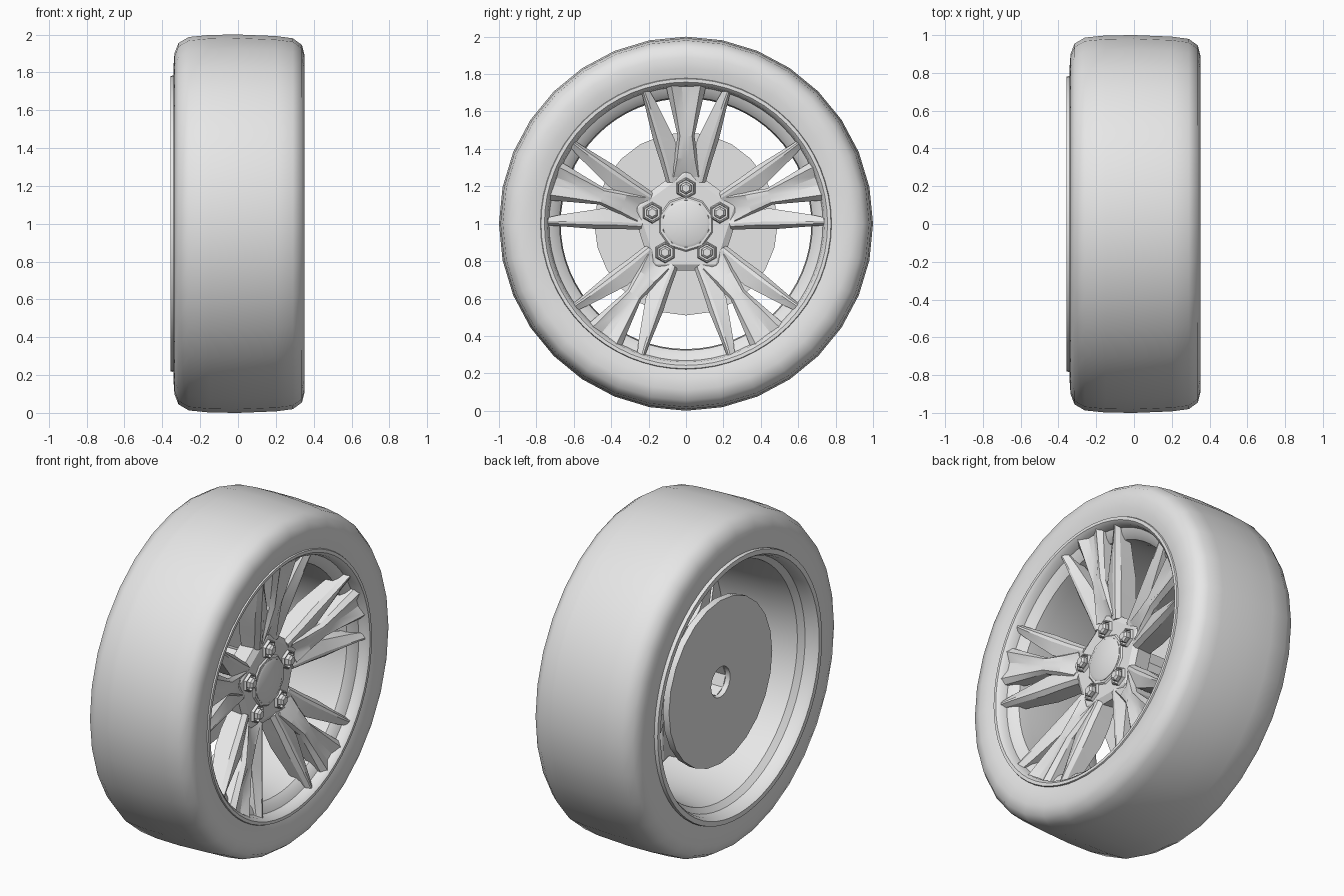
import bpy, bmesh
from math import sin, cos, pi, radians
from mathutils import Matrix, Vector

cube = bpy.data.objects.get("Cube")
if cube:
    bpy.data.objects.remove(cube, do_unlink=True)

grey = bpy.data.materials.new("light_grey")
grey.use_nodes = True
grey.diffuse_color = (0.8, 0.8, 0.8, 1)
grey.node_tree.nodes["Principled BSDF"].inputs["Base Color"].default_value = (0.8, 0.8, 0.8, 1)

ARMS = 5
AXLE = Vector((0, 0, 1))


def finish(bm, name, angle):
    """Turn a bmesh into a shaded object."""
    bmesh.ops.remove_doubles(bm, verts=bm.verts, dist=1e-5)
    bmesh.ops.recalc_face_normals(bm, faces=bm.faces)
    mesh = bpy.data.meshes.new(name)
    bm.to_mesh(mesh)
    bm.free()
    mesh.materials.append(grey)
    ob = bpy.data.objects.new(name, mesh)
    bpy.context.collection.objects.link(ob)
    bpy.ops.object.select_all(action='DESELECT')
    ob.select_set(True)
    bpy.context.view_layer.objects.active = ob
    bpy.ops.object.shade_smooth_by_angle(angle=radians(angle))
    return ob


def skin(bm, rings, wrap):
    """Bridge rings of points; wrap joins the last ring to the first, else cap the ends."""
    loops = [[bm.verts.new(p) for p in ring] for ring in rings]
    pairs = list(zip(loops, loops[1:]))
    if wrap:
        pairs.append((loops[-1], loops[0]))
    else:
        bm.faces.new(loops[0])
        bm.faces.new(loops[-1])
    n = len(loops[0])
    for a, b in pairs:
        for i in range(n):
            j = (i + 1) % n
            bm.faces.new((a[i], a[j], b[j], b[i]))


def lathe(bm, profile, sides, centre=AXLE):
    """Spin a closed (x, radius) profile about the wheel axis."""
    rings = []
    for k in range(sides):
        a = pi / 2 + 2 * pi * k / sides
        rings.append([centre + Vector((x, r * cos(a), r * sin(a))) for x, r in profile])
    skin(bm, rings, True)


def turned(name, profile, sides, angle=40):
    bm = bmesh.new()
    lathe(bm, profile, sides)
    return finish(bm, name, angle)


def crest(r):
    """Face height of the dished spokes at a given radius."""
    return 0.2 + 0.25 * (r - 0.2)


def bars(bm, stations, section, side=1):
    """Loft one bar, repeated round the hub. Station: radius, offset, half width, depth, dip."""
    for k in range(ARMS):
        turn = Matrix.Rotation(2 * pi * k / ARMS, 3, 'X')
        rings = []
        for r, u, w, depth, dip in stations:
            drop = {"back": depth, "edge": 0.025, "top": 0, "dip": dip}
            rings.append([AXLE + turn @ Vector((crest(r) - drop[kind], side * (u + f * w), r))
                          for f, kind in section])
        skin(bm, rings, False)


# Tyre
turned("tyre", [(0.338, 0.775), (0.352, 0.83), (0.352, 0.89), (0.338, 0.945), (0.29, 0.98),
                (0.2, 0.992), (0, 1), (-0.15, 0.998), (-0.26, 0.987), (-0.315, 0.955),
                (-0.336, 0.9), (-0.341, 0.83), (-0.335, 0.775)], 32, 55)

# Rim: front lip, stepped seat, barrel and rear flange
turned("rim", [(0.335, 0.78), (0.347, 0.775), (0.347, 0.757), (0.33, 0.74), (0.29, 0.732),
               (0.275, 0.7), (0.25, 0.676), (0.18, 0.67), (-0.1, 0.68), (-0.25, 0.7),
               (-0.28, 0.73), (-0.335, 0.738), (-0.358, 0.752), (-0.358, 0.78),
               (-0.345, 0.783), (-0.33, 0.78)], 64, 35)

# Wide arms with a hollow outer half and a ridge near the hub
arm_section = [(-1, "back"), (-1, "edge"), (-0.72, "top"), (-0.2, "dip"),
               (0.2, "dip"), (0.72, "top"), (1, "edge"), (1, "back")]
bm = bmesh.new()
bars(bm, [(0.25, 0, 0.09, 0.12, 0.03), (0.35, 0, 0.065, 0.13, 0),
          (0.47, 0, 0.045, 0.13, -0.008), (0.6, 0, 0.075, 0.1, 0.022),
          (0.755, 0, 0.112, 0.08, 0.03)], arm_section)
finish(bm, "spoke_arms", 20)

# Thin blades on both sides of each arm
blade_section = [(-1, "back"), (-1, "edge"), (0.25, "top"), (0.6, "top"), (1, "edge"), (1, "back")]
bm = bmesh.new()
for side in (-1, 1):
    bars(bm, [(0.22, 0.06, 0.045, 0.11, 0), (0.34, 0.088, 0.052, 0.13, 0),
              (0.45, 0.118, 0.058, 0.13, 0), (0.65, 0.192, 0.032, 0.1, 0),
              (0.755, 0.236, 0.016, 0.08, 0)], blade_section, side)
finish(bm, "spoke_blades", 20)

# Five-sided hub and centre cap
turned("hub", [(0.085, 0), (0.085, 0.3), (0.18, 0.31), (0.2, 0.27), (0.2, 0)], ARMS, 20)
turned("hub_collar", [(0.19, 0.12), (0.208, 0.128), (0.208, 0.142), (0.19, 0.16)], 10, 20)
turned("centre_cap", [(0.18, 0), (0.18, 0.125), (0.21, 0.125), (0.217, 0.11), (0.222, 0)], 32, 30)

# Lug nuts and their raised seats
nuts, seats = bmesh.new(), bmesh.new()
for k in range(ARMS):
    a = pi / 2 + 2 * pi * k / ARMS
    spot = AXLE + Vector((0, 0.19 * cos(a), 0.19 * sin(a)))
    lathe(nuts, [(0.19, 0), (0.19, 0.034), (0.228, 0.034), (0.238, 0.022), (0.238, 0)], 6, spot)
    lathe(seats, [(0.19, 0.043), (0.215, 0.046), (0.215, 0.052), (0.19, 0.062)], 6, spot)
finish(nuts, "lug_nuts", 20)
finish(seats, "lug_seats", 20)

# Brake disc and axle sleeve
turned("brake_disc", [(-0.23, 0.09), (-0.23, 0.49), (-0.19, 0.49), (-0.19, 0.09)], 24, 30)
turned("axle_sleeve", [(-0.2, 0.09), (-0.2, 0.13), (0.09, 0.13), (0.09, 0.09)], 8, 20)
